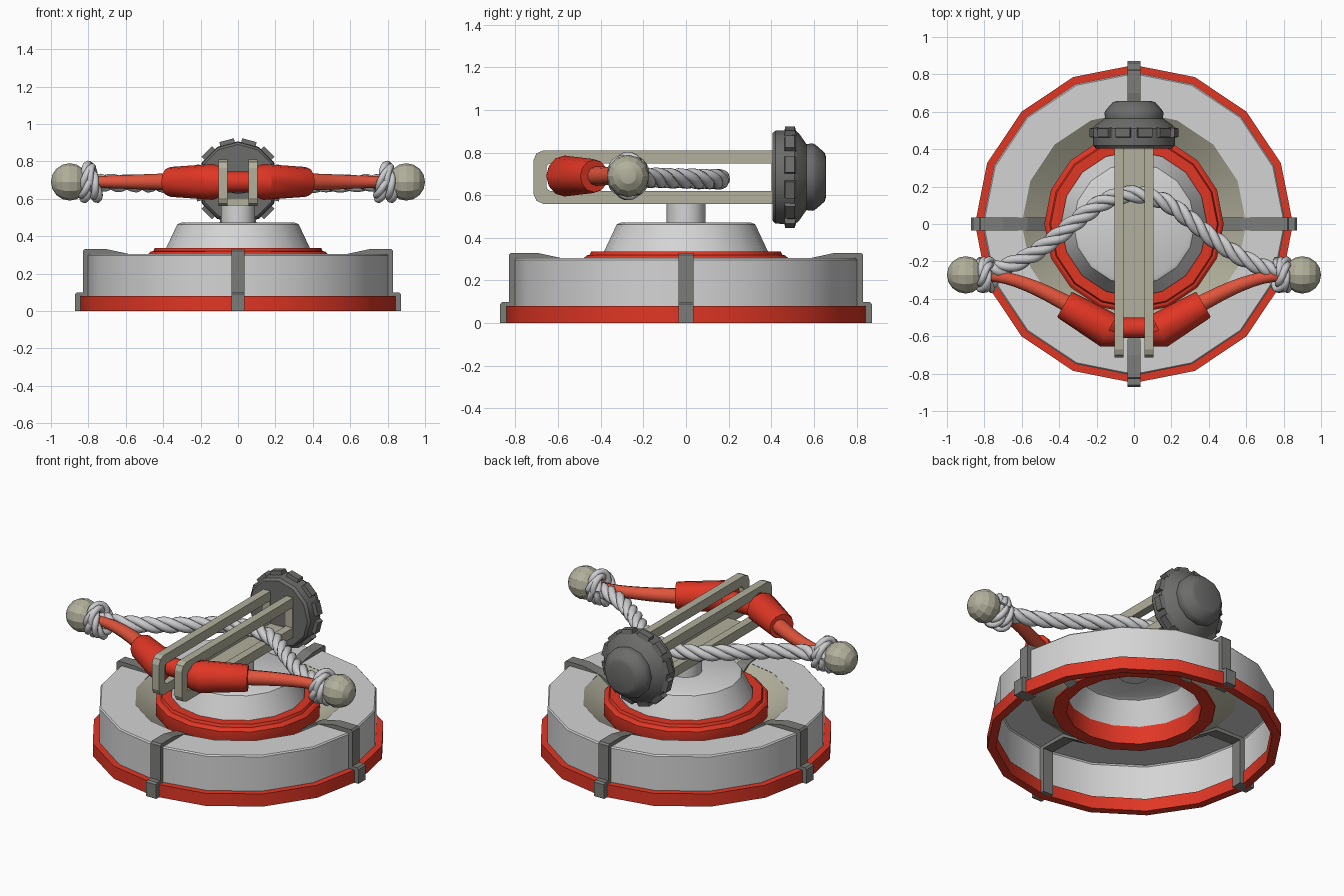
import bpy, bmesh, math
from mathutils import Vector, Matrix

if "Cube" in bpy.data.objects:
    bpy.data.objects.remove(bpy.data.objects["Cube"])


def material(name, rgb):
    m = bpy.data.materials.new(name)
    lin = [(c / 255 / 12.92) if c < 10 else ((c / 255 + 0.055) / 1.055) ** 2.4 for c in rgb]
    m.diffuse_color = (*lin, 1)
    m.use_nodes = True
    m.node_tree.nodes["Principled BSDF"].inputs["Base Color"].default_value = m.diffuse_color
    return m


RED = material("red", (224, 54, 36))
ARM = material("light_red", (224, 84, 60))
WHITE = material("white", (212, 212, 212))
ROPE = material("rope_white", (205, 205, 208))
BEIGE = material("beige", (178, 176, 156))
STRAP = material("strap_grey", (124, 124, 121))
METAL = material("dark_grey", (108, 108, 107))


def finish(name, bm, mat, angle=None):
    bmesh.ops.recalc_face_normals(bm, faces=bm.faces[:])
    me = bpy.data.meshes.new(name)
    bm.to_mesh(me)
    bm.free()
    me.materials.append(mat)
    ob = bpy.data.objects.new(name, me)
    bpy.context.collection.objects.link(ob)
    if angle:
        bpy.ops.object.select_all(action='DESELECT')
        ob.select_set(True)
        bpy.context.view_layer.objects.active = ob
        bpy.ops.object.shade_smooth_by_angle(angle=math.radians(angle))
    return ob


def lathe(name, profile, n, mat, closed=False, place=Matrix(), angle=32):
    """Spin (radius, height) points round z, then move with the place matrix."""
    bm = bmesh.new()
    rings = []
    for r, h in profile:
        if r == 0:
            rings.append([bm.verts.new(place @ Vector((0, 0, h)))] * n)
        else:
            rings.append([bm.verts.new(place @ Vector((r * math.cos(2 * math.pi * i / n),
                          r * math.sin(2 * math.pi * i / n), h))) for i in range(n)])
    pairs = list(zip(rings, rings[1:])) + ([(rings[-1], rings[0])] if closed else [])
    for a, b in pairs:
        for i in range(n):
            j = (i + 1) % n
            bm.faces.new(list(dict.fromkeys((a[i], a[j], b[j], b[i]))))
    return finish(name, bm, mat, angle)


def frames(path):
    """Parallel-transported side vectors along a path."""
    out, n = [], None
    for i, p in enumerate(path):
        t = (path[min(i + 1, len(path) - 1)] - path[max(i - 1, 0)]).normalized()
        if n is None:
            n = t.orthogonal()
            if abs(t.z) < 0.9:
                n = Vector((0, 0, 1))
        n = (n - t * n.dot(t)).normalized()
        out.append((n, t.cross(n)))
    return out


def tube(bm, path, radii, sides):
    rings = []
    for p, (u, v), r in zip(path, frames(path), radii):
        rings.append([bm.verts.new(p + r * (u * math.cos(2 * math.pi * k / sides) +
                      v * math.sin(2 * math.pi * k / sides))) for k in range(sides)])
    for a, b in zip(rings, rings[1:]):
        for k in range(sides):
            j = (k + 1) % sides
            bm.faces.new((a[k], a[j], b[j], b[k]))
    bm.faces.new(rings[0])
    bm.faces.new(rings[-1])


def spline(pts, steps):
    pts = [Vector(p) for p in pts]
    e = [2 * pts[0] - pts[1]] + pts + [2 * pts[-1] - pts[-2]]
    out = []
    for a, b, c, d in zip(e, e[1:], e[2:], e[3:]):
        for s in range(steps):
            t = s / steps
            out.append(0.5 * (2 * b + (c - a) * t + (2 * a - 5 * b + 4 * c - d) * t * t +
                              (3 * b - a - 3 * c + d) * t ** 3))
    return out + [pts[-1]]


def rope(name, path, turns, offset, radius):
    bm = bmesh.new()
    fr = frames(path)
    for s in range(3):
        line = []
        for i, (p, (u, v)) in enumerate(zip(path, fr)):
            a = 2 * math.pi * (s / 3 + turns * i / (len(path) - 1))
            line.append(p + offset * (u * math.cos(a) + v * math.sin(a)))
        tube(bm, line, [radius] * len(line), 7)
    return finish(name, bm, ROPE, 60)


def prism(bm, outline, to3d, lo, hi):
    """Extrude a 2D outline between two offsets."""
    a = [bm.verts.new(to3d(p, lo)) for p in outline]
    b = [bm.verts.new(to3d(p, hi)) for p in outline]
    bm.faces.new(a)
    bm.faces.new(b)
    for i in range(len(a)):
        j = (i + 1) % len(a)
        bm.faces.new((a[i], a[j], b[j], b[i]))


# Base: hollow shell, rim, sloped funnel, collar, turret and shaft
lathe("base_rim", [(.85, 0), (.85, .08), (.80, .08), (.80, 0)], 16, RED, closed=True)
lathe("base_shell", [(.81, .04), (.81, .297), (.803, .305), (.60, .305)], 16, WHITE)
lathe("base_funnel", [(.60, .304), (.47, .215)], 16, BEIGE)
lathe("collar", [(.47, .21), (.48, .23), (.48, .305), (.465, .318), (.452, .32), (.445, .337),
                 (.39, .337), (.39, .21)], 16, RED, closed=True)
lathe("turret_cone", [(.392, .32), (.332, .448), (.325, .463), (.305, .472), (0, .472)], 16, WHITE)
lathe("shaft", [(0, .44), (.092, .44), (.092, .575), (0, .575)], 12, WHITE)

# Four straps clamped over the base
strap = [(.77, 0), (.872, 0), (.872, .09), (.862, .1), (.83, .1), (.83, .32), (.82, .33), (.70, .33),
         (.57, .302), (.46, .235), (.46, .20), (.59, .28), (.77, .285)]
bm = bmesh.new()
for k in range(4):
    rot = Matrix.Rotation(k * math.pi / 2, 4, 'Z')
    prism(bm, strap, lambda p, o: rot @ Vector((p[0], o, p[1])), -.035, .035)
finish("base_straps", bm, STRAP)

# Two slotted side frames, made as outer and inner loops joined into a ring
def rounded(y0, y1, z0, z1, c):
    k = c * .3
    return [(y1, z0), (y1, z1), (y0 + c, z1), (y0 + k, z1 - k), (y0, z1 - c),
            (y0, z0 + c), (y0 + k, z0 + k), (y0 + c, z0)]

outer, inner = rounded(-.715, .42, .56, .81, .045), rounded(-.655, .40, .62, .75, .02)
for side, label in ((-1, "left"), (1, "right")):
    bm = bmesh.new()
    loops = [[bm.verts.new((side * x, y, z)) for y, z in pts]
             for x, pts in ((.055, outer), (.055, inner), (.105, inner), (.105, outer))]
    for a, b in zip(loops, loops[1:] + loops[:1]):
        for i in range(8):
            j = (i + 1) % 8
            bm.faces.new((a[i], a[j], b[j], b[i]))
    finish(label + "_frame", bm, BEIGE)

# Plate joining the lower rails
bm = bmesh.new()
prism(bm, [(-.5, .565), (.41, .565), (.41, .605), (-.5, .605)],
      lambda p, o: Vector((o, p[0], p[1])), -.058, .058)
finish("lower_plate", bm, BEIGE)

# Rear hub wheel with twelve teeth
CZ = .685
to_y = Matrix.Translation((0, 0, CZ)) @ Matrix.Rotation(-math.pi / 2, 4, 'X')
lathe("hub_wheel", [(0, .405), (.205, .405), (.218, .42), (.222, .51), (.205, .53), (.155, .565),
                    (.158, .595), (.15, .61), (.115, .65), (.095, .657), (0, .657)], 12, METAL,
      place=to_y, angle=35)
bm = bmesh.new()
for k in range(12):
    rot = Matrix.Translation((0, 0, CZ)) @ Matrix.Rotation(math.radians(15 + 30 * k), 4, 'Y')
    prism(bm, [(.20, .46), (.236, .465), (.236, .51), (.20, .52)],
          lambda p, o: rot @ Vector((o, p[1], p[0])), -.04, .04)
finish("hub_teeth", bm, METAL)

# Bow grip: one swept piece with a waist between the frames
BZ = .69
half = [(.372, -.43, .076), (.36, -.437, .08), (.135, -.57, .096), (.105, -.575, .085),
        (.09, -.555, .056)]
grip = half + [(-x, y, r) for x, y, r in reversed(half)]
bm = bmesh.new()
tube(bm, [Vector((x, y, BZ)) for x, y, r in grip], [r for x, y, r in grip], 12)
finish("bow_grip", bm, RED, 32)

for s, label in ((-1, "left"), (1, "right")):
    # Tapered arm
    path = spline([(s * .34, -.435, BZ), (s * .52, -.345, BZ), (s * .68, -.29, BZ),
                   (s * .84, -.272, BZ)], 3)
    bm = bmesh.new()
    tube(bm, path, [.047 - .02 * i / (len(path) - 1) for i in range(len(path))], 10)
    finish(label + "_bow_arm", bm, ARM, 40)
    # End ball
    ball = [(.1 * math.sin(math.pi * i / 8) if 0 < i < 8 else 0, -.1 * math.cos(math.pi * i / 8))
            for i in range(9)]
    lathe(label + "_end_ball", ball, 12, BEIGE, angle=20,
          place=Matrix.Translation((s * .9, -.272, BZ)) @ Matrix.Rotation(math.pi / 2, 4, 'Y'))
    # Rope knot wound twice round the arm
    for c, (x, tilt) in enumerate(((.775, .25), (.81, -.12))):
        loop = []
        for i in range(33):
            a = 2 * math.pi * i / 32
            loop.append(Vector((s * (x + .08 * math.sin(a) * tilt), -.272 + .066 * math.cos(a),
                                BZ + .078 * math.sin(a))))
        rope(f"{label}_knot_{c + 1}", loop, 2, .017, .019)

# Bowstring rope
side_pts = [(.79, -.245, .685), (.7, -.235, .685), (.55, -.165, .682), (.42, -.075, .68),
            (.29, .03, .677), (.16, .12, .675)]
string = [(-x, y, z) for x, y, z in side_pts] + [(0, .16, .675)] + side_pts[::-1]
rope("bowstring", spline(string, 10), 7, .024, .025)
